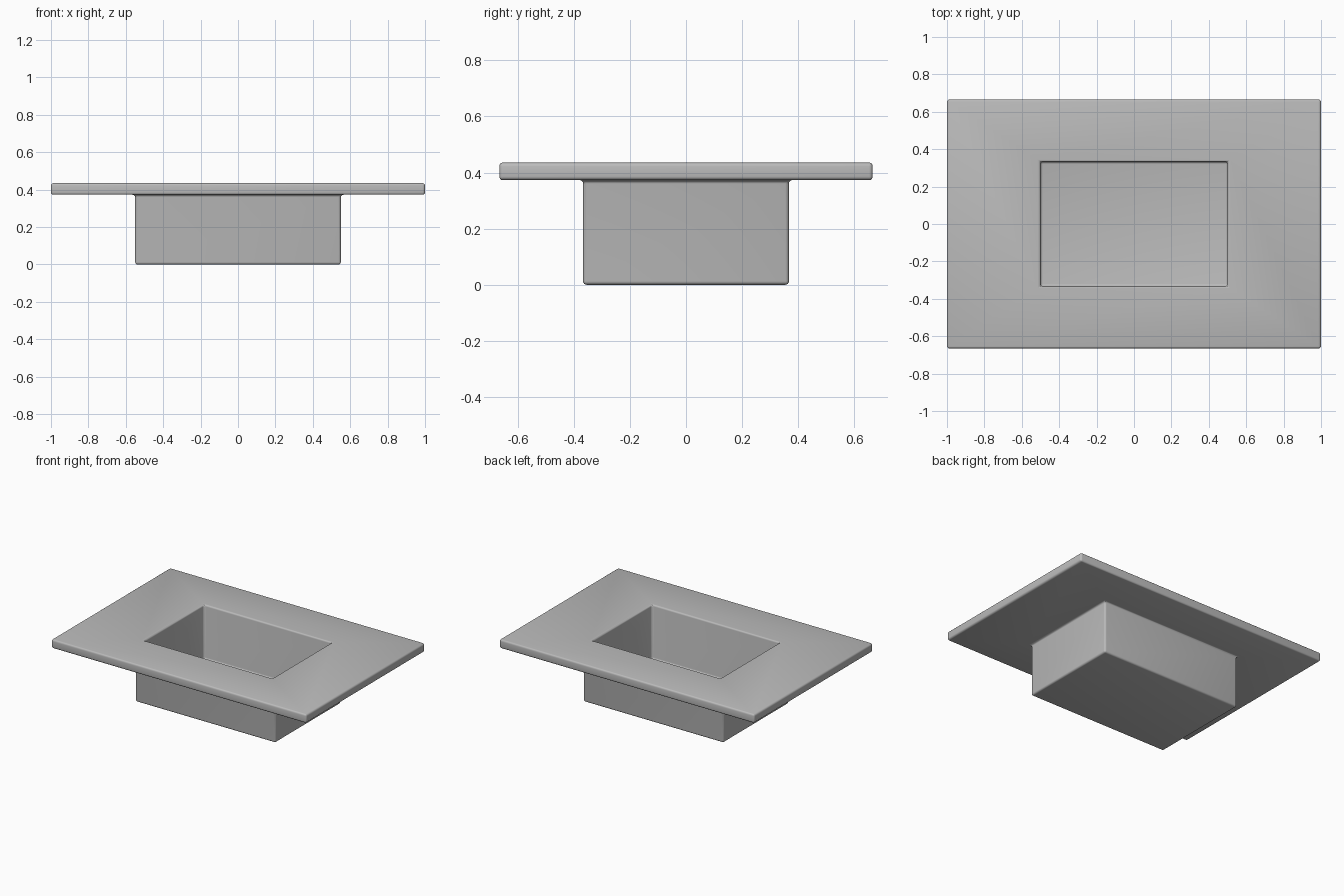
import bpy
import bmesh

default = bpy.data.objects.get("Cube")
if default:
    bpy.data.objects.remove(default, do_unlink=True)

grey = bpy.data.materials.new("plain grey")
grey.use_nodes = True
colour = (0.5, 0.5, 0.5, 1)
grey.diffuse_color = colour
grey.node_tree.nodes["Principled BSDF"].inputs["Base Color"].default_value = colour

# Rectangular sections (half width, half depth, height), from the
# underside of the box, out around the flange and down into the cavity
SECTIONS = [
    (0.55, 0.367, 0.0),      # box bottom
    (0.55, 0.367, 0.373),    # box meets flange
    (1.0, 0.665, 0.373),     # flange underside
    (1.0, 0.665, 0.435),     # flange top
    (0.5, 0.333, 0.435),     # cavity rim
    (0.5, 0.333, 0.05),      # cavity floor
]

bm = bmesh.new()
rings = [[bm.verts.new((sx * w, sy * d, z))
          for sx, sy in ((-1, -1), (1, -1), (1, 1), (-1, 1))]
         for w, d, z in SECTIONS]
for low, high in zip(rings, rings[1:]):
    for i in range(4):
        j = (i + 1) % 4
        bm.faces.new((low[i], low[j], high[j], high[i]))
bm.faces.new(rings[0][::-1])
bm.faces.new(rings[-1])
bmesh.ops.recalc_face_normals(bm, faces=bm.faces)

mesh = bpy.data.meshes.new("flanged_tray")
bm.to_mesh(mesh)
bm.free()
mesh.materials.append(grey)
tray = bpy.data.objects.new("flanged_tray", mesh)
bpy.context.collection.objects.link(tray)

# Small fillet on every real edge
fillet = tray.modifiers.new("fillet", "BEVEL")
fillet.width = 0.013
fillet.segments = 4
fillet.limit_method = "ANGLE"

bpy.context.view_layer.objects.active = tray
tray.select_set(True)
bpy.ops.object.modifier_apply(modifier=fillet.name)
bpy.ops.object.shade_smooth_by_angle()
